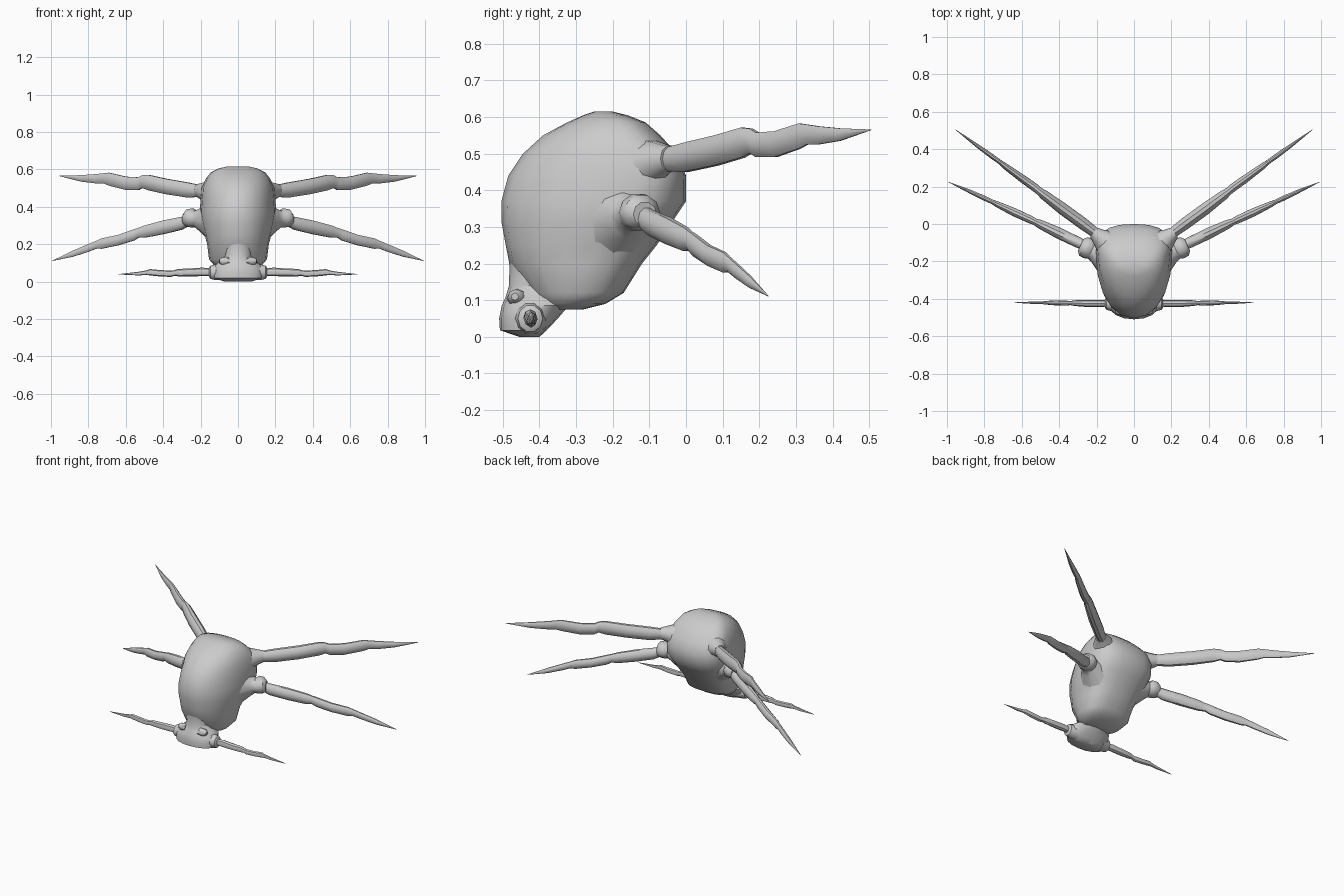
import bpy, bmesh, math
from mathutils import Vector

shell = bpy.data.materials.new("plain grey")
shell.diffuse_color = (0.6, 0.6, 0.6, 1)


def loft(name, rings, angle=40):
    """Skin a list of equal-length point rings and cap both ends."""
    bm = bmesh.new()
    loops = [[bm.verts.new(p) for p in ring] for ring in rings]
    n = len(loops[0])
    for a, b in zip(loops, loops[1:]):
        for i in range(n):
            bm.faces.new((a[i], a[(i + 1) % n], b[(i + 1) % n], b[i]))
    bm.faces.new(loops[0])
    bm.faces.new(loops[-1])
    bmesh.ops.recalc_face_normals(bm, faces=bm.faces)
    mesh = bpy.data.meshes.new(name)
    bm.to_mesh(mesh)
    bm.free()
    mesh.materials.append(shell)
    ob = bpy.data.objects.new(name, mesh)
    bpy.context.collection.objects.link(ob)
    bpy.ops.object.select_all(action='DESELECT')
    bpy.context.view_layer.objects.active = ob
    ob.select_set(True)
    bpy.ops.object.shade_smooth_by_angle(angle=math.radians(angle))
    return ob


def section(z, front, back, width, widest, n=20, box=0.8):
    """Level slice, rounded in front and squarer behind its widest point."""
    mid = front + (back - front) * widest
    ring = []
    for i in range(n):
        c, s = math.cos(math.tau * i / n), math.sin(math.tau * i / n)
        p = box if s > 0 else 0.95
        x = math.copysign(abs(c) ** p, c) * width
        y = mid + math.copysign(abs(s) ** p, s) * ((back - mid) if s > 0 else (mid - front))
        ring.append((x, y, z))
    return ring


def limb(name, pts, n=10):
    """Mirrored tube; each point is x, y, z, horizontal radius, vertical radius."""
    for tag, sx in (("right", 1), ("left", -1)):
        d = Vector((pts[-1][0] - pts[0][0], pts[-1][1] - pts[0][1], 0)).normalized()
        side = Vector((-d.y, d.x, 0))
        rings = []
        for x, y, z, rh, rv in pts:
            ring = []
            for i in range(n):
                a = math.tau * i / n
                p = Vector((x, y, z)) + side * rh * math.cos(a) + Vector((0, 0, rv * math.sin(a)))
                ring.append((p.x * sx, p.y, p.z))
            rings.append(ring)
        loft(tag + "_" + name, rings)


# Body: height, front, back, half width, position of the widest point
loft("body", [section(*s) for s in (
    (0.075, -0.38, -0.28, 0.09, 0.5),
    (0.09, -0.41, -0.22, 0.13, 0.55),
    (0.12, -0.43, -0.17, 0.155, 0.6),
    (0.20, -0.482, -0.12, 0.165, 0.6),
    (0.25, -0.492, -0.08, 0.178, 0.62),
    (0.31, -0.503, -0.04, 0.195, 0.65),
    (0.37, -0.504, 0.0, 0.205, 0.7),
    (0.44, -0.485, 0.0, 0.20, 0.74),
    (0.50, -0.445, -0.025, 0.195, 0.75),
    (0.55, -0.39, -0.07, 0.172, 0.7),
    (0.585, -0.325, -0.11, 0.145, 0.65),
    (0.605, -0.28, -0.16, 0.105, 0.6),
    (0.615, -0.25, -0.2, 0.06, 0.5))])

# Head and neck
loft("head", [section(*s, n=16, box=0.9) for s in (
    (0.0, -0.455, -0.40, 0.07, 0.5),
    (0.018, -0.508, -0.38, 0.13, 0.55),
    (0.05, -0.51, -0.35, 0.138, 0.55),
    (0.085, -0.503, -0.32, 0.13, 0.5),
    (0.11, -0.492, -0.30, 0.095, 0.5),
    (0.14, -0.483, -0.28, 0.075, 0.5),
    (0.19, -0.482, -0.28, 0.085, 0.5),
    (0.24, -0.485, -0.3, 0.07, 0.5))])

# Brow bumps above the front limbs
limb("brow", [(0.05, -0.46, 0.105, 0.03, 0.026), (0.085, -0.465, 0.108, 0.022, 0.022),
              (0.10, -0.467, 0.11, 0.01, 0.01)], 8)

# Limb sockets: flared root, collar and lip
limb("upper_socket", [(0.11, -0.13, 0.46, 0.09, 0.09), (0.165, -0.085, 0.475, 0.06, 0.06),
                      (0.195, -0.062, 0.483, 0.042, 0.044), (0.215, -0.045, 0.487, 0.032, 0.036)])
limb("middle_socket", [(0.14, -0.18, 0.32, 0.10, 0.11), (0.20, -0.15, 0.33, 0.062, 0.062),
                       (0.225, -0.14, 0.335, 0.05, 0.046), (0.245, -0.13, 0.34, 0.058, 0.053),
                       (0.27, -0.12, 0.34, 0.054, 0.048), (0.285, -0.112, 0.335, 0.035, 0.034)])
limb("front_socket", [(0.09, -0.425, 0.05, 0.05, 0.045), (0.13, -0.425, 0.05, 0.038, 0.042),
                      (0.148, -0.425, 0.05, 0.034, 0.037), (0.155, -0.425, 0.05, 0.022, 0.025)])

# Upper limbs: three overlapping swells ending in a blade
limb("upper_limb", [
    (0.19, -0.06, 0.483, 0.026, 0.032), (0.27, 0.0, 0.490, 0.032, 0.042),
    (0.38, 0.08, 0.508, 0.032, 0.043), (0.48, 0.155, 0.530, 0.026, 0.043),
    (0.51, 0.178, 0.535, 0.020, 0.035), (0.53, 0.195, 0.524, 0.022, 0.035),
    (0.60, 0.245, 0.526, 0.021, 0.037), (0.69, 0.31, 0.548, 0.016, 0.036),
    (0.715, 0.33, 0.552, 0.012, 0.029), (0.76, 0.362, 0.550, 0.013, 0.026),
    (0.84, 0.42, 0.552, 0.010, 0.018), (0.955, 0.505, 0.565, 0.001, 0.001)])

# Middle limbs
limb("middle_limb", [
    (0.24, -0.125, 0.338, 0.025, 0.028), (0.30, -0.098, 0.312, 0.029, 0.036),
    (0.40, -0.050, 0.290, 0.030, 0.038), (0.50, -0.002, 0.267, 0.024, 0.034),
    (0.53, 0.012, 0.262, 0.018, 0.027), (0.555, 0.024, 0.250, 0.021, 0.031),
    (0.64, 0.063, 0.222, 0.022, 0.029), (0.73, 0.105, 0.203, 0.016, 0.029),
    (0.755, 0.117, 0.198, 0.012, 0.022), (0.80, 0.138, 0.180, 0.013, 0.021),
    (0.88, 0.175, 0.150, 0.010, 0.017), (0.993, 0.225, 0.111, 0.001, 0.001)])

# Short front limbs
limb("front_limb", [
    (0.13, -0.425, 0.05, 0.016, 0.019), (0.19, -0.425, 0.052, 0.019, 0.023),
    (0.26, -0.424, 0.049, 0.019, 0.021), (0.32, -0.423, 0.048, 0.015, 0.020),
    (0.34, -0.423, 0.046, 0.011, 0.015), (0.36, -0.423, 0.042, 0.013, 0.017),
    (0.42, -0.422, 0.045, 0.013, 0.017), (0.47, -0.421, 0.050, 0.010, 0.017),
    (0.49, -0.421, 0.048, 0.007, 0.012), (0.53, -0.421, 0.043, 0.007, 0.010),
    (0.64, -0.42, 0.039, 0.001, 0.001)], 8)
